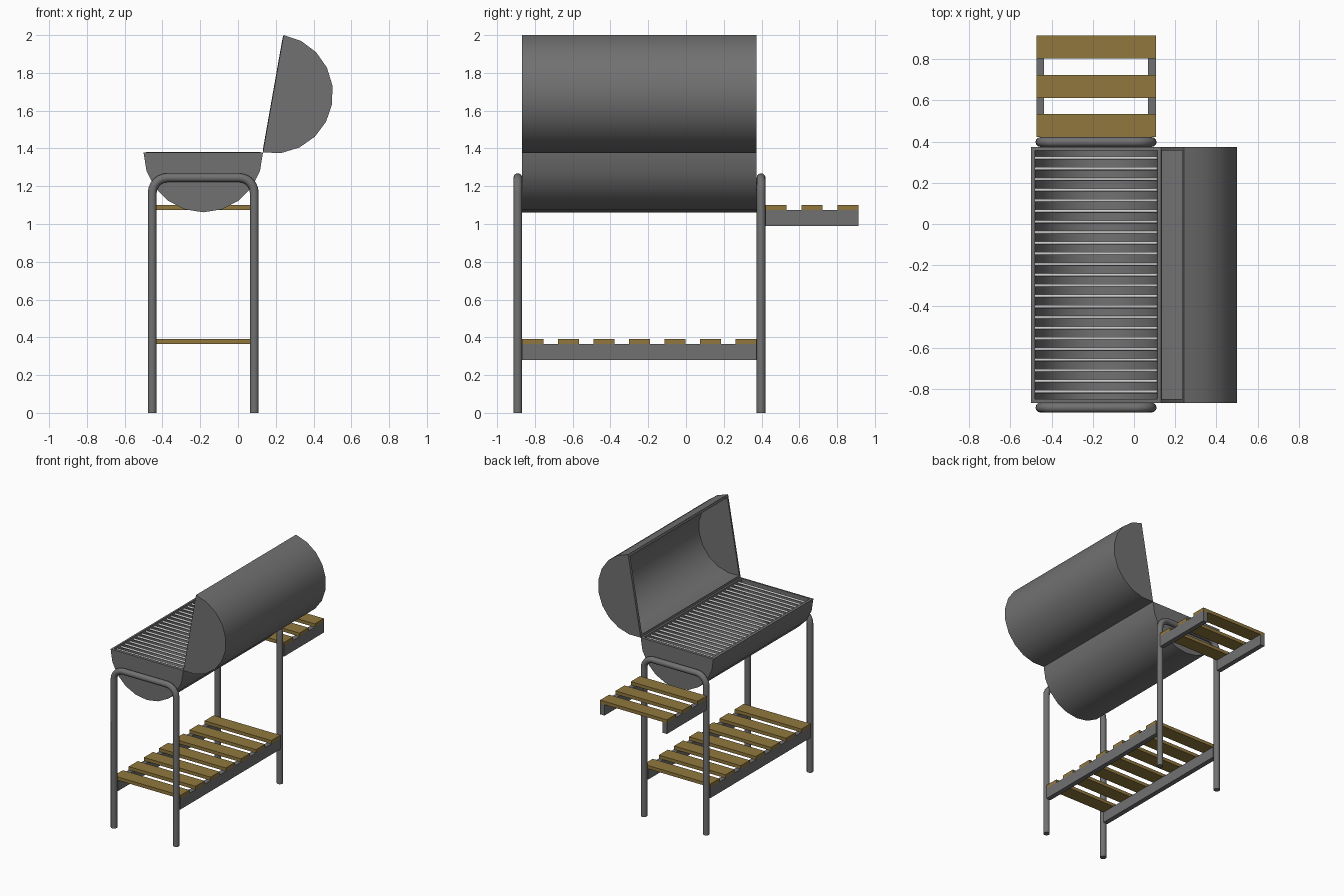
import bpy, bmesh, math
from mathutils import Vector

if "Cube" in bpy.data.objects:
    bpy.data.objects.remove(bpy.data.objects["Cube"])

CX = -0.184                # centre line of bowl and stand
Y0, Y1 = -0.867, 0.374     # drum ends
R = 0.316                  # drum radius


def material(name, color):
    m = bpy.data.materials.new(name)
    m.diffuse_color = color
    m.use_nodes = True
    m.node_tree.nodes["Principled BSDF"].inputs["Base Color"].default_value = m.diffuse_color
    return m


wood = material("wood", (0.28, 0.185, 0.048, 1))
dark = material("dark_metal", (0.165, 0.165, 0.165, 1))
steel = material("light_steel", (0.55, 0.55, 0.55, 1))


def link(name, data, mat):
    ob = bpy.data.objects.new(name, data)
    bpy.context.collection.objects.link(ob)
    data.materials.append(mat)
    return ob


def activate(ob):
    bpy.ops.object.select_all(action='DESELECT')
    ob.select_set(True)
    bpy.context.view_layer.objects.active = ob


def box(name, lo, hi, mat):
    lo, hi = Vector(lo), Vector(hi)
    bm = bmesh.new()
    bmesh.ops.create_cube(bm, size=1)
    for v in bm.verts:
        v.co = (lo + hi) / 2 + v.co * (hi - lo)
    me = bpy.data.meshes.new(name)
    bm.to_mesh(me)
    bm.free()
    return link(name, me, mat)


# Half drum: ten-sided arc with end caps, open along the chord, thick walls
def half_drum(name, cx, cz, start):
    bm = bmesh.new()
    arc = [math.radians(start + 18 * i) for i in range(11)]
    verts = [bm.verts.new((cx + R * math.cos(a), Y0, cz + R * math.sin(a))) for a in arc]
    cap = bm.faces.new(verts)
    res = bmesh.ops.extrude_face_region(bm, geom=[cap], use_keep_orig=True)
    moved = [g for g in res["geom"] if isinstance(g, bmesh.types.BMVert)]
    bmesh.ops.translate(bm, verts=moved, vec=(0, Y1 - Y0, 0))
    bmesh.ops.recalc_face_normals(bm, faces=bm.faces[:])
    opening = max((f for f in bm.faces if len(f.verts) == 4), key=lambda f: f.calc_area())
    bmesh.ops.delete(bm, geom=[opening], context='FACES_ONLY')
    me = bpy.data.meshes.new(name)
    bm.to_mesh(me)
    bm.free()
    ob = link(name, me, dark)
    mod = ob.modifiers.new("wall", 'SOLIDIFY')
    mod.thickness, mod.offset, mod.use_even_offset = 0.018, -1, True
    activate(ob)
    bpy.ops.object.modifier_apply(modifier=mod.name)
    bpy.ops.object.shade_smooth_by_angle(angle=math.radians(30))


half_drum("bowl", CX, 1.378, 180)
tilt = math.radians(80)
half_drum("lid", CX + R + R * math.cos(tilt), 1.378 + R * math.sin(tilt), -100)

# Cooking grate bars
for i in range(23):
    y = (Y0 + Y1) / 2 + (i - 11) * 0.0515
    bpy.ops.mesh.primitive_cylinder_add(vertices=8, radius=0.008, depth=0.6,
                                        location=(CX, y, 1.362),
                                        rotation=(0, math.pi / 2, 0))
    bar = bpy.context.object
    bar.name = f"grate_bar_{i + 1}"
    bar.data.materials.append(steel)
    bpy.ops.object.shade_smooth_by_angle(angle=math.radians(50))


# Bent tube leg frames
def leg_frame(name, y, half=0.27, top=1.245, bend=0.08, r=0.0235):
    right = [(half, 0)]
    for i in range(7):
        a = math.radians(15 * i)
        right.append((half - bend + bend * math.cos(a), top - bend + bend * math.sin(a)))
    path = right + [(-x, z) for x, z in reversed(right)]
    cu = bpy.data.curves.new(name, 'CURVE')
    cu.dimensions = '3D'
    cu.bevel_depth, cu.bevel_resolution, cu.use_fill_caps = r, 4, True
    sp = cu.splines.new('POLY')
    sp.points.add(len(path) - 1)
    for p, (x, z) in zip(sp.points, path):
        p.co = (CX + x, y, z, 1)
    ob = link(name, cu, dark)
    activate(ob)
    bpy.ops.object.convert(target='MESH')
    bpy.ops.object.shade_smooth_by_angle(angle=math.radians(45))


leg_frame("front_leg_frame", Y0 - 0.0235)
leg_frame("rear_leg_frame", Y1 + 0.0235)


# Slatted shelves: two rails carrying wooden slats
def shelf(name, y0, y1, z, count, half=0.29, width=0.112):
    for side, s in (("left", -1), ("right", 1)):
        xs = sorted((CX + s * half, CX + s * (half - 0.038)))
        box(f"{name}_{side}_rail", (xs[0], y0, z), (xs[1], y1, z + 0.085), dark)
    for i in range(count):
        y = y0 + i * (y1 - y0 - width) / (count - 1)
        box(f"{name}_slat_{i + 1}", (CX - half, y, z + 0.085),
            (CX + half, y + width, z + 0.111), wood)


shelf("lower_shelf", Y0, Y1, 0.279, 7)
shelf("side_shelf", Y1 + 0.047, 0.914, 0.989, 3)
